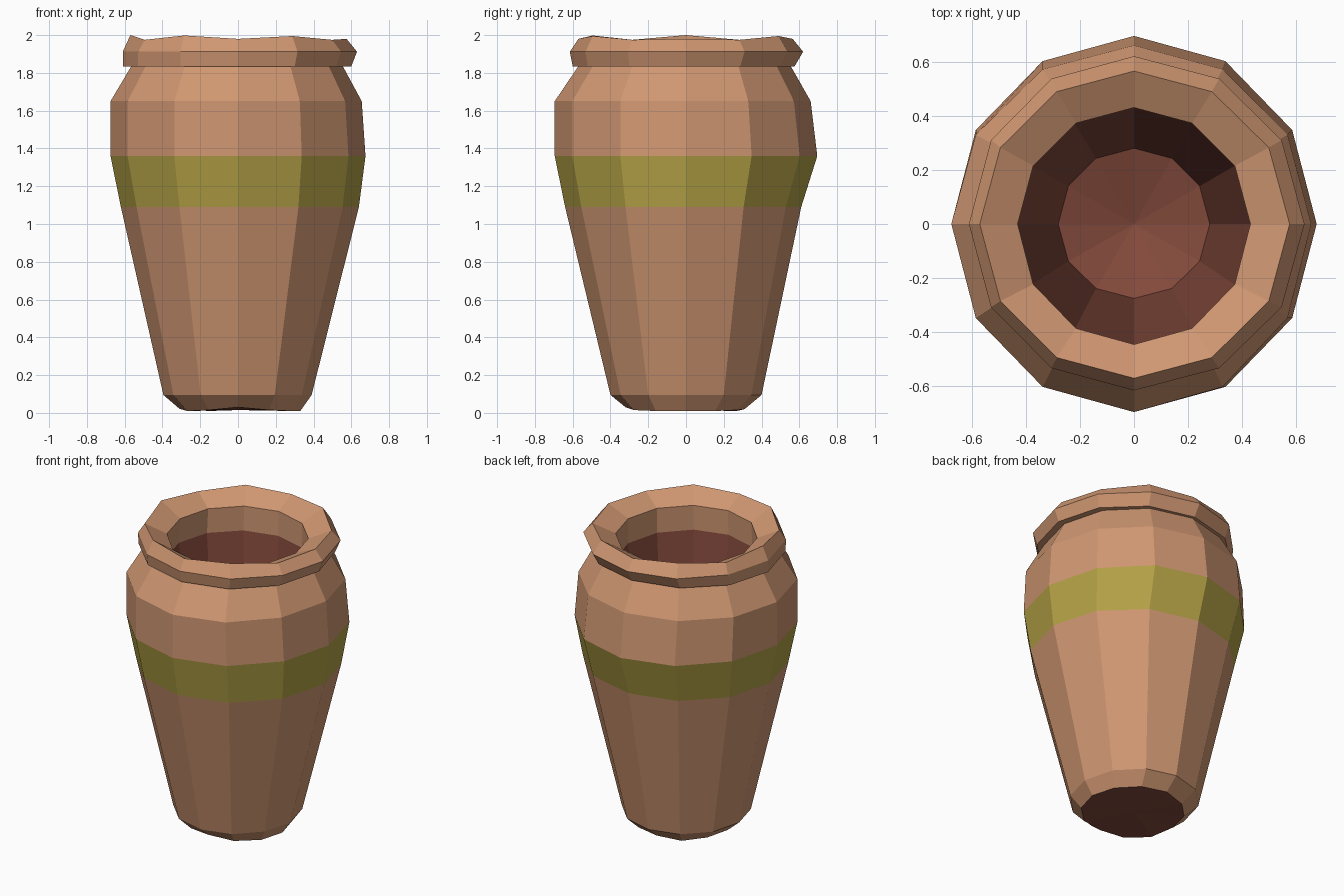
import bpy, math

if "Cube" in bpy.data.objects:
    bpy.data.objects.remove(bpy.data.objects["Cube"])

SIDES = 12


def srgb(r, g, b):
    def lin(c):
        c /= 255
        return c / 12.92 if c <= 0.04045 else ((c + 0.055) / 1.055) ** 2.4
    return (lin(r), lin(g), lin(b), 1)


def material(name, rgb):
    m = bpy.data.materials.new(name)
    m.diffuse_color = srgb(*rgb)
    m.use_nodes = True
    m.node_tree.nodes["Principled BSDF"].inputs["Base Color"].default_value = m.diffuse_color
    return m


clay = material("terracotta", (208, 151, 114))
olive = material("olive_glaze", (180, 162, 70))
dark = material("dark_inside", (132, 74, 60))


def ring(z, left, right, front, back, dz=None):
    """Twelve-sided, slightly uneven ring; dz gives a height offset per corner."""
    pts = []
    for i in range(SIDES):
        a = math.tau * i / SIDES
        c, s = math.cos(a), math.sin(a)
        pts.append((c * (right if c > 0 else left),
                    s * (back if s > 0 else front),
                    z + (dz[i] if dz else 0)))
    return pts


def loft(name, rings, mats, band=None, centre=None, cap_start=False):
    """Skin the rings in order; centre closes one end with a fan."""
    verts = [p for r in rings for p in r]
    faces = []
    for k in range(len(rings) - 1):
        for i in range(SIDES):
            j = (i + 1) % SIDES
            a, b = k * SIDES, (k + 1) * SIDES
            faces.append((a + i, a + j, b + j, b + i))
    if centre is not None:
        base = 0 if cap_start else (len(rings) - 1) * SIDES
        verts.append((0, 0, centre))
        c = len(verts) - 1
        for i in range(SIDES):
            j = (i + 1) % SIDES
            faces.append((base + j, base + i, c) if cap_start
                         else (base + i, base + j, c))
    me = bpy.data.meshes.new(name)
    me.from_pydata(verts, [], faces)
    for m in mats:
        me.materials.append(m)
    if band:
        for p in me.polygons:
            if band[0] < p.center.z < band[1]:
                p.material_index = 1
    ob = bpy.data.objects.new(name, me)
    bpy.context.collection.objects.link(ob)
    return ob


# Corner heights run counter-clockwise starting at +x
foot_dz = [0, 0, .005, .01, 0, .01, .012, 0, .005, .02, .005, 0]
crest_dz = [0, -.005, .015, 0, .015, -.005, .02, -.005, .018, 0, .015, -.005]

foot = ring(.01, .31, .33, .32, .31, foot_dz)
neck = ring(1.835, .565, .555, .57, .555)
lip = ring(1.915, .43, .43, .445, .43)
throat = ring(1.75, .44, .43, .45, .43)

# Tapered body with the glazed band
loft("jar_body", [
    foot,
    ring(.095, .395, .39, .40, .40),
    ring(1.09, .62, .64, .64, .61),
    ring(1.36, .675, .675, .695, .695),
    ring(1.65, .675, .655, .695, .66),
    neck], [clay, olive], band=(1.09, 1.36))

# Overhanging rim, its uneven crest and the inner lip
loft("rim", [
    neck,
    ring(1.835, .61, .60, .60, .575),
    ring(1.912, .61, .63, .615, .62),
    ring(1.98, .57, .575, .57, .565, crest_dz),
    lip,
    throat], [clay])

# Dark hollow with a dished floor
loft("inside", [throat, ring(.2, .28, .28, .275, .28)], [dark], centre=.11)

# Dark underside
loft("underside", [foot], [dark], centre=.015, cap_start=True)
